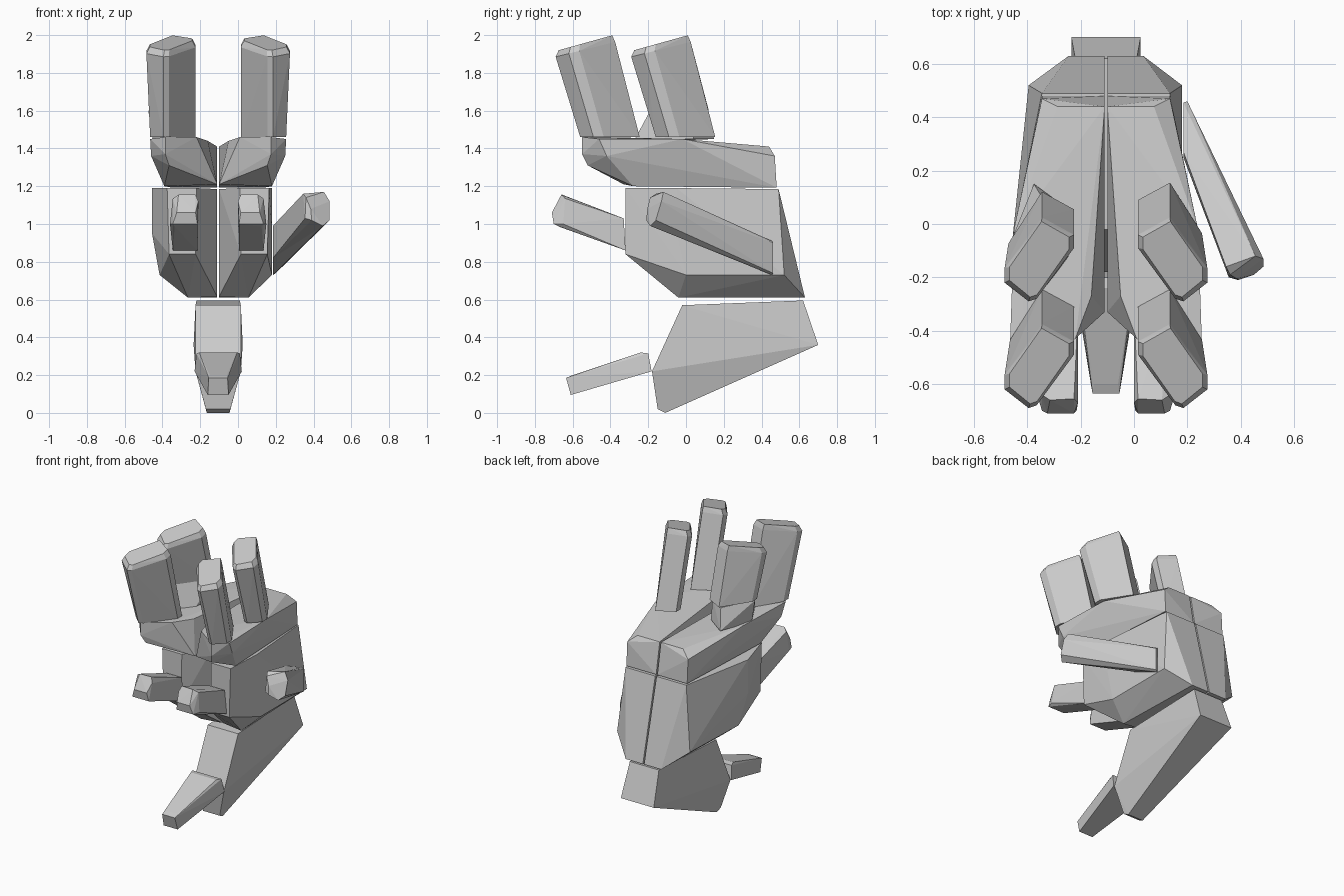
import bpy, bmesh

C = -0.105  # shared mirror plane of the paired parts


def hull(name, pts):
    """Faceted convex solid around a handful of corner points."""
    bm = bmesh.new()
    for p in pts:
        bm.verts.new(p)
    res = bmesh.ops.convex_hull(bm, input=bm.verts[:])
    junk = {e for k in ("geom_interior", "geom_unused") for e in res[k]
            if isinstance(e, bmesh.types.BMVert)}
    bmesh.ops.delete(bm, geom=list(junk), context='VERTS')
    bmesh.ops.dissolve_limit(bm, angle_limit=0.02, verts=bm.verts[:], edges=bm.edges[:])
    bmesh.ops.recalc_face_normals(bm, faces=bm.faces[:])
    me = bpy.data.meshes.new(name)
    bm.to_mesh(me)
    bm.free()
    ob = bpy.data.objects.new(name, me)
    bpy.context.collection.objects.link(ob)
    return ob


def sided(pts, s, limit=1.0):
    """Turn (distance from mirror plane, y, z) into world points on side s."""
    return [(C + s * min(d, limit), y, z) for d, y, z in pts]


def both(pts):
    return sided(pts, 1) + sided(pts, -1)


# Base heel and front toe, symmetric (half width, y, z)
hull("heel", both([(.12, -.18, .22), (.12, -.02, .57), (.115, .62, .595),
                   (.13, .70, .36), (.06, -.11, 0), (.065, -.15, .02)]))
hull("toe", both([(.05, -.635, .185), (.055, -.61, .095), (.045, -.60, .2),
                  (.10, -.24, .32), (.115, -.20, .315), (.125, -.182, .22)]))

# Lower palm: wide front, slanted back
lower = [(.005, .49, 1.185), (.005, .63, .61), (.005, -.02, .615), (.005, -.14, 1.185),
         (.24, .49, 1.185), (.14, .63, .61), (.29, .52, .73), (.115, -.32, 1.19),
         (.27, -.32, 1.19), (.12, -.32, .84), (.26, -.32, .84), (.16, -.04, .61),
         (.35, -.05, 1.19), (.35, -.05, .95), (.31, 0, .73)]
# Upper palm: flatter slab with a valley at the seam
upper = [(.005, .44, 1.41), (.18, .44, 1.41), (.005, .48, 1.192), (.24, .48, 1.192),
         (.24, .47, 1.36), (.005, -.33, 1.21), (.055, -.27, 1.44), (.115, -.43, 1.46),
         (.13, -.42, 1.3), (.28, -.55, 1.46), (.28, -.55, 1.37), (.26, -.52, 1.31),
         (.36, -.46, 1.45), (.355, -.42, 1.36), (.285, -.28, 1.2), (.345, -.02, 1.45)]
# Horizontal forward finger
forward = [(.105, -.33, 1.03), (.23, -.33, 1.03), (.11, -.32, .86), (.24, -.32, .86),
           (.12, -.655, 1.155), (.21, -.66, 1.155), (.24, -.64, 1.135), (.105, -.67, 1.12),
           (.12, -.71, 1.06), (.22, -.71, 1.06), (.11, -.70, 1.0), (.24, -.70, 1.0),
           (.255, -.65, 1.0), (.23, -.67, .985)]
# Upright finger section (distance, y) at its tip
section = [(.24, -.375), (.12, -.44), (.12, -.49), (.26, -.68),
           (.29, -.69), (.38, -.62), (.38, -.565)]


def upright(shift, base_z=1.46):
    """Diagonal, back-leaning finger with a bevelled slanted tip."""
    pts = []
    for d, y in section:
        z = 1.915 + (y + .69) * .25
        k = (z - base_z) / (z - 1.46)
        pts.append((d + (min(d, .36) - d) * k, y + .13 * k + shift, base_z))
        pts.append((d, y + shift, z - .03))
        pts.append((.25 + (d - .25) * .86, -.53 + (y + .53) * .9 + shift, z + .005))
    return pts


for s, side in ((1, "right"), (-1, "left")):
    hull("lower_palm_" + side, sided(lower, s, .285 if s > 0 else 1))
    hull("upper_palm_" + side, sided(upper, s))
    hull("forward_finger_" + side, sided(forward, s))
    hull("front_upright_finger_" + side, sided(upright(0), s))
    hull("rear_upright_finger_" + side, sided(upright(.40, 1.46 if s > 0 else 1.6), s))

# Knuckle under the rear left upright finger
hull("knuckle", sided([(.25, -.27, 1.45), (.345, -.1, 1.44), (.27, .15, 1.45), (.12, .04, 1.45),
                       (.14, -.12, 1.45), (.24, .10, 1.59), (.12, .02, 1.6), (.26, -.19, 1.6),
                       (.37, -.10, 1.6)], -1))

# Thumb angled outward on the right
hull("thumb", [(.185, .455, .73), (.185, .455, .91), (.20, .46, .90), (.20, .46, .74),
               (.185, .25, .82), (.185, .27, .99), (.345, -.16, 1.16), (.36, -.19, 1.14),
               (.455, -.12, 1.17), (.485, -.13, 1.12), (.485, -.16, 1.02), (.45, -.19, .99),
               (.39, -.21, 1.02), (.385, -.205, 1.08), (.355, -.20, 1.03)])
